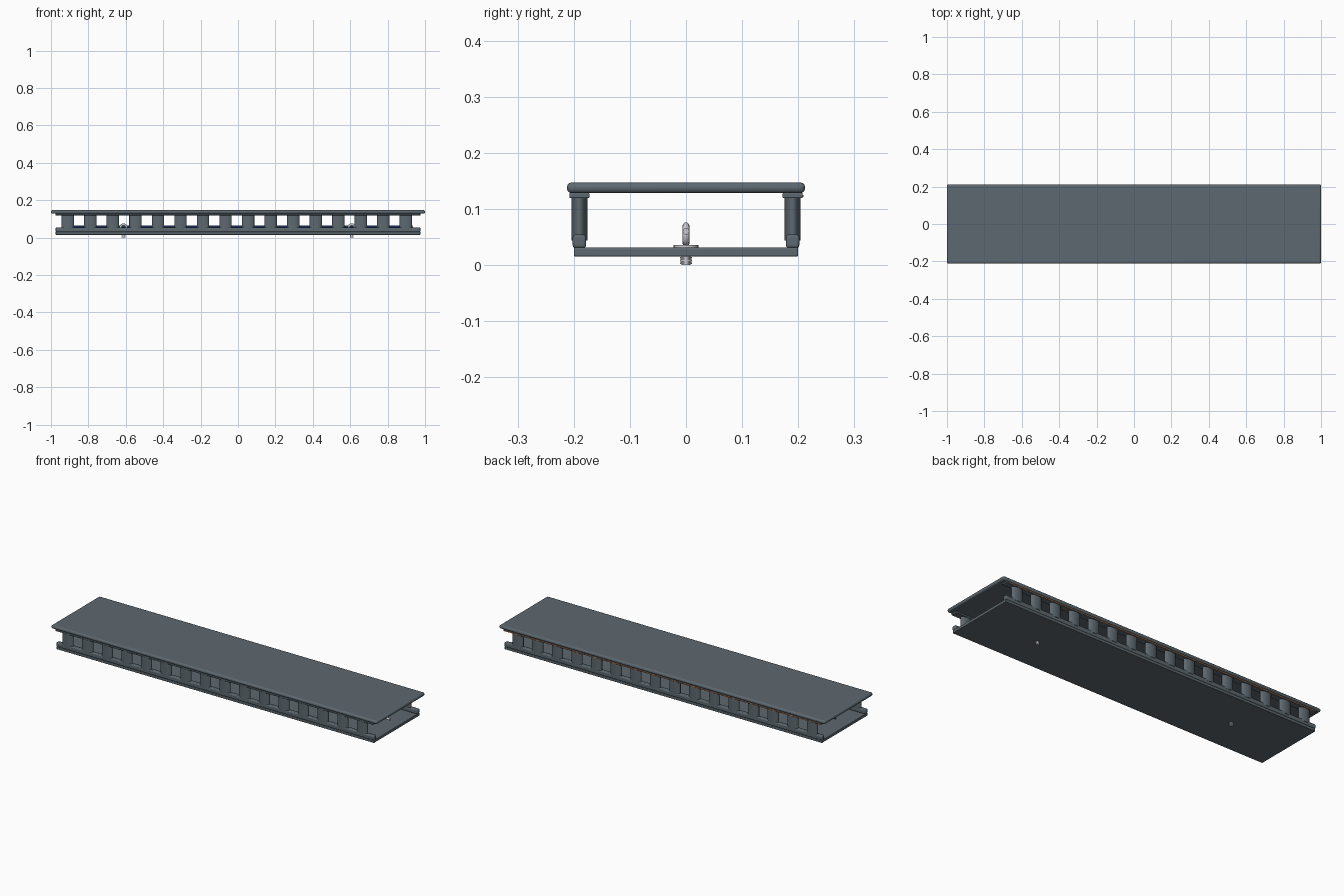
import bpy, math

if "Cube" in bpy.data.objects:
    bpy.data.objects.remove(bpy.data.objects["Cube"])


def material(name, rgb):
    m = bpy.data.materials.new(name)
    m.diffuse_color = (*rgb, 1)
    m.use_nodes = True
    m.node_tree.nodes["Principled BSDF"].inputs["Base Color"].default_value = m.diffuse_color
    return m


BODY = material("slate", (0.11, 0.14, 0.16))
STEEL = material("steel", (0.7, 0.7, 0.68))
BLUE = material("blue", (0.04, 0.12, 0.4))
ORANGE = material("orange", (0.6, 0.2, 0.06))


def finish(name, mat, bevel=0.0, segs=3):
    o = bpy.context.object
    o.name = name
    o.data.materials.append(mat)
    if bevel:
        b = o.modifiers.new("bevel", 'BEVEL')
        b.width, b.segments = bevel, segs
    bpy.ops.object.shade_smooth_by_angle(angle=math.radians(35))
    return o


def box(name, x, y, z, mat, bevel=0.0):
    bpy.ops.mesh.primitive_cube_add(size=1, location=[sum(r) / 2 for r in (x, y, z)])
    o = bpy.context.object
    o.scale = [r[1] - r[0] for r in (x, y, z)]
    bpy.ops.object.transform_apply(location=False, rotation=False, scale=True)
    return finish(name, mat, bevel)


def rod(name, loc, r, depth, mat, rot=(0, 0, 0), sx=1.0, sy=1.0, verts=24):
    bpy.ops.mesh.primitive_cylinder_add(vertices=verts, radius=r, depth=depth,
                                        location=loc, rotation=rot)
    o = bpy.context.object
    o.scale = (sx, sy, 1)
    bpy.ops.object.transform_apply(location=False, rotation=False, scale=True)
    return finish(name, mat)


# Plates
box("top_plate", (-1, 1), (-0.212, 0.212), (0.128, 0.147), BODY, 0.008)
box("bottom_plate", (-0.975, 0.975), (-0.2, 0.2), (0.015, 0.031), BODY, 0.003)

for s, side in ((-1, "front"), (1, "back")):
    y = 0.19 * s
    # Rails above and below the row of posts
    box(side + "_lower_rail", (-0.975, 0.975), (y - 0.012, y + 0.012), (0.03, 0.054), BODY, 0.005)
    box(side + "_upper_rail", (-0.975, 0.975), (y - 0.018, y + 0.018), (0.119, 0.1285), BODY, 0.002)
    # Oval posts
    for i in range(16):
        rod(f"{side}_post_{i}", (-0.91 + i * 0.1205, y, 0.083), 1, 0.078, BODY,
            sx=0.033, sy=0.0145, verts=32)

# Orange strip along the back rail
box("orange_strip", (-0.96, 0.96), (0.206, 0.209), (0.121, 0.125), ORANGE)

# Eye bolts through the bottom plate
for i, x in enumerate((-0.612, 0.608)):
    rod(f"bolt_shank_{i}", (x, 0, 0.018), 0.008, 0.036, STEEL)
    for k in range(3):
        rod(f"bolt_thread_{i}_{k}", (x, 0, 0.003 + k * 0.005), 0.0105, 0.003, STEEL)
    rod(f"bolt_washer_{i}", (x, 0, 0.0335), 0.022, 0.005, STEEL)
    bpy.ops.mesh.primitive_torus_add(major_radius=0.016, minor_radius=0.006,
                                     major_segments=32, minor_segments=12,
                                     location=(x, 0, 0.054),
                                     rotation=(math.pi / 2, 0, 0))
    finish(f"bolt_eye_{i}", STEEL)

# Blue cord along the middle with a pale end ferrule
rod("blue_cord", (0, 0, 0.06), 0.005, 1.84, BLUE, rot=(0, math.pi / 2, 0), verts=12)
rod("cord_end", (0.925, 0, 0.06), 0.006, 0.02, STEEL, rot=(0, math.pi / 2, 0), verts=12)
